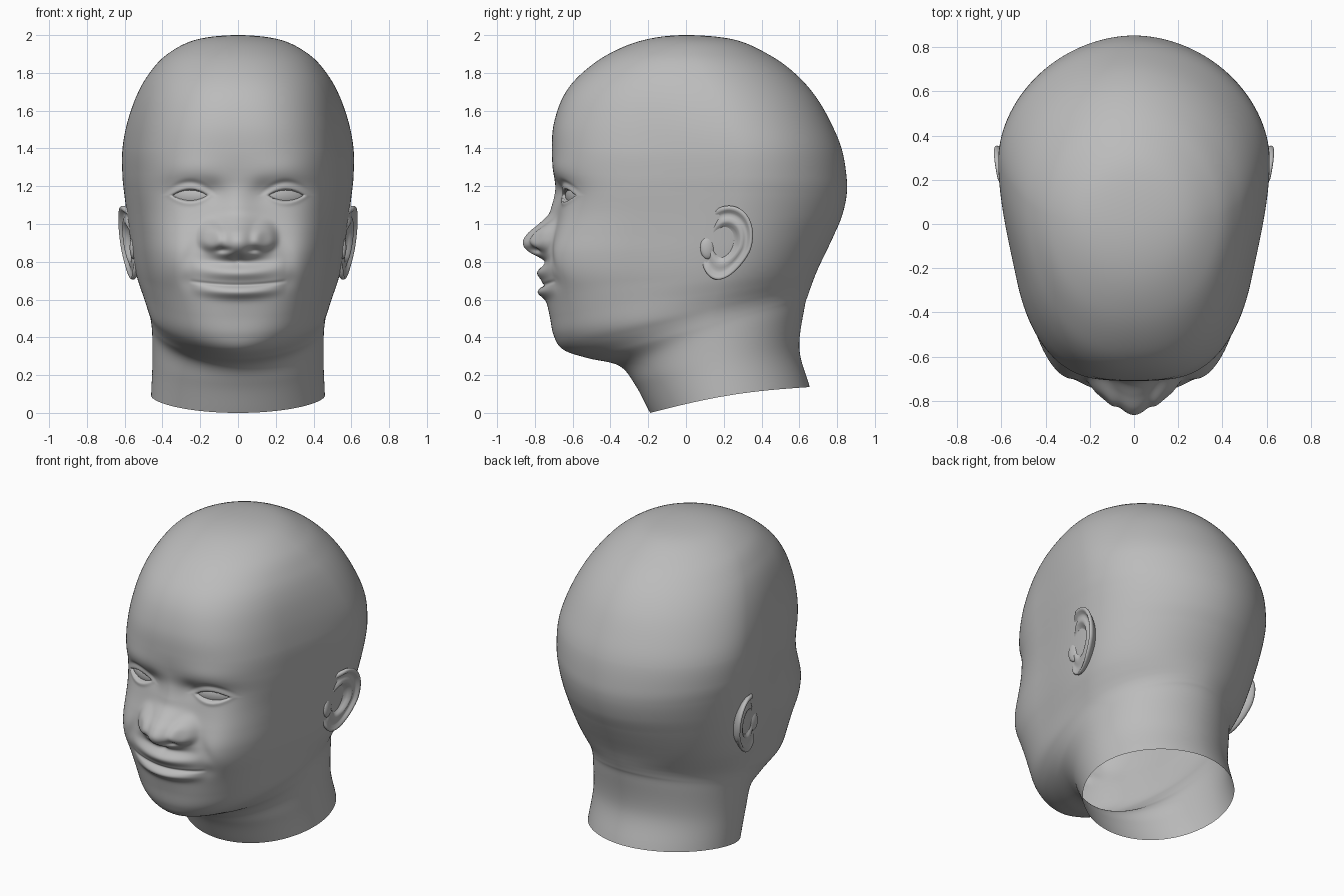
import bpy, bmesh, math
from math import sin, cos, pi, exp

if "Cube" in bpy.data.objects:
    bpy.data.objects.remove(bpy.data.objects["Cube"])

skin = bpy.data.materials.new("plain grey")
skin.diffuse_color = (0.5, 0.5, 0.5, 1)
skin.use_nodes = True
skin.node_tree.nodes["Principled BSDF"].inputs["Base Color"].default_value = skin.diffuse_color


def g(t):
    return exp(-t * t)


def clamp(v):
    return max(0.0, min(1.0, v))


def smooth(v):
    v = clamp(v)
    return v * v * (3 - 2 * v)


def catmull(a, b, c, d, t):
    return 0.5 * (2 * b + (c - a) * t + (2 * a - 5 * b + 4 * c - d) * t * t
                  + (3 * b - a - 3 * c + d) * t ** 3)


def make_object(name, verts, faces):
    me = bpy.data.meshes.new(name)
    me.from_pydata(verts, [], faces)
    bm = bmesh.new()
    bm.from_mesh(me)
    bmesh.ops.remove_doubles(bm, verts=bm.verts, dist=1e-5)
    for f in bm.faces:
        f.smooth = True
    bm.to_mesh(me)
    bm.free()
    me.materials.append(skin)
    ob = bpy.data.objects.new(name, me)
    bpy.context.collection.objects.link(ob)
    return ob


def grid_faces(rows, n):
    return [(j * n + n + i, j * n + n + (i + 1) % n, j * n + (i + 1) % n, j * n + i)
            for j in range(rows - 1) for i in range(n)]


# Skull, jaw and neck rings: front y, front z, back y, back z, half width,
# y of widest point, roundness of the front half
RINGS = [
    (0.0, 2.0, 0.0, 2.0, 0.0, 0.0, 2.0),
    (-.22, 1.975, .26, 1.975, .225, .02, 2.0),
    (-.41, 1.90, .45, 1.89, .38, .04, 2.1),
    (-.56, 1.79, .585, 1.79, .475, .09, 2.25),
    (-.65, 1.675, .69, 1.67, .54, .16, 2.4),
    (-.70, 1.53, .77, 1.53, .588, .23, 2.6),
    (-.71, 1.395, .825, 1.395, .612, .28, 2.8),
    (-.70, 1.27, .85, 1.25, .612, .29, 2.9),
    (-.685, 1.17, .85, 1.15, .602, .28, 3.0),
    (-.68, 1.06, .825, 1.04, .588, .26, 3.0),
    (-.69, .95, .785, .945, .575, .24, 3.0),
    (-.705, .84, .75, .87, .563, .22, 3.0),
    (-.72, .73, .716, .80, .548, .20, 2.9),
    (-.72, .62, .693, .75, .53, .18, 2.7),
    (-.715, .51, .677, .71, .506, .16, 2.5),
    (-.70, .41, .666, .68, .484, .14, 2.25),
    (-.65, .335, .657, .655, .468, .13, 1.95),
    (-.52, .29, .645, .62, .459, .13, 1.85),
    (-.355, .25, .628, .56, .454, .15, 1.9),
    (-.27, .15, .60, .34, .453, .18, 2.0),
    (-.19, .0, .655, .137, .46, .22, 2.0),
]
# Nose ridge height above the face, from z = 1.30 down in steps of 0.05
NOSE = [0, 0, .004, .015, .03, .048, .095, .148, .166, .125, .02, 0, 0]


def nose_ridge(z):
    q = (1.30 - z) / 0.05
    i = math.floor(q)
    if i < 0 or i > 10:
        return 0.0
    p = [NOSE[max(0, min(12, i + k))] for k in (-1, 0, 1, 2)]
    return catmull(*p, q - i)


def face_relief(x, z):
    """How far the face stands out towards the front at (x, z)."""
    x = abs(x)
    # nose ridge, wings and nostrils
    d = nose_ridge(z) * g(x / (.07 + .06 * smooth((1.2 - z) / .25)))
    dz = (z - .92) / (.085 if z > .92 else .058)
    d += .04 * exp(-(((x - .14) / .062) ** 2 + dz * dz) ** 2)
    d -= .022 * g((x - .075) / .035) * g((z - .862) / .016)
    # cheeks and smile folds
    d += .062 * g((x - .35) / .15) * g((z - .84) / .19)
    d -= .008 * g((x - .21 - (.93 - z) * .5) / .04) * g((z - .82) / .1)
    # mouth
    w = clamp(1 - (x / .255) ** 2)
    zz = z - .675 - .35 * x * x
    d += .03 * g(zz / .13) * g(x / .2)
    d += .046 * w ** 1.3 * g((zz - .07) / .042) + .037 * w ** 1.3 * g((zz + .037) / .031)
    d -= .012 * g(zz / .009) * math.sqrt(w)
    d -= .012 * g(x / .025) * g((z - .82) / .035)
    d -= .010 * g((x - .27) / .045) * g((z - .70) / .045)
    # brow and eye sockets
    d += .012 * g((x - .26) / .18) * g((z - 1.285) / .07)
    d -= .035 * g((x - .24) / .14) * g((z - 1.165) / .07)
    d -= .010 * g((x - .13) / .05) * g((z - 1.18) / .05)
    # eyelids around an almond opening
    ex, dz = x - .255, z - 1.151
    d += .016 * g(ex / .09) * g(dz / .05)
    s = .029 * (1 - (ex / .092) ** 2) - abs(dz)
    if s > -.1:
        d -= .032 * smooth(s / .01 + .5)
        d += .005 * g((s + .013) / .013) * g(ex / .13)
        if dz > 0:
            d -= .007 * g((s + .042) / .014) * g(ex / .1)
    return d


# Head
N = 320
first = (RINGS[1][2], RINGS[1][1], RINGS[1][0], RINGS[1][3], -RINGS[1][4]) + RINGS[1][5:]
last = tuple(2 * a - b for a, b in zip(RINGS[-1], RINGS[-2]))
knots = [first] + RINGS + [last]
verts, rows = [], 0
for k in range(1, len(knots) - 2):
    steps = 18 if 7 <= k <= 14 else 7
    end = 1 if k == len(knots) - 3 else 0
    for m in range(steps + end):
        yf, zf, yb, zb, w, yc, nf = [catmull(*p, m / steps) for p in zip(*knots[k - 1:k + 3])]
        w = max(w, 1e-7)
        rows += 1
        taper = .075 * smooth((nf - 2) / .8)     # head narrows towards the face
        for i in range(N):
            t = 2 * pi * i / N
            a = t - .6 * sin(t)                  # finer towards the face
            sx, cy = sin(a), -cos(a)
            ln, n = (yc - yf, nf) if cy < 0 else (yb - yc, 1.92)
            ln = max(ln, 1e-7)
            r = (abs(sx / w) ** n + abs(cy / ln) ** n) ** (-1 / n)
            x, y = r * sx, yc + r * cy
            if cy < 0:
                x *= 1 - taper * smooth((yc - y) / ln / .55)
            s = (y - yf) / max(yb - yf, 1e-6)
            z = zf + (zb - zf) * s + .025 * sin(pi * clamp(s)) * smooth((.3 - zf) / .3)
            if y < -.15 and .4 < z < 1.6:
                y -= face_relief(x, z) * smooth((-.15 - y) / .3)
            verts.append((x, y, z))
make_object("head", verts, grid_faces(rows, N))


def add_mirror(ob):
    ob.modifiers.new("mirror", 'MIRROR').use_axis = (True, False, False)


def ellipsoid(name, centre, radii, turn):
    n, m = 48, 24
    pts = []
    for j in range(m + 1):
        p = pi * j / m
        for i in range(n):
            q = 2 * pi * i / n
            x, y = radii[0] * sin(p) * cos(q), radii[1] * sin(p) * sin(q)
            pts.append((centre[0] + x * cos(turn) - y * sin(turn),
                        centre[1] + x * sin(turn) + y * cos(turn),
                        centre[2] + radii[2] * cos(p)))
    add_mirror(make_object(name, pts, grid_faces(m + 1, n)))


# Eyeballs and the small flaps in front of the ear openings
ellipsoid("eyeballs", (.235, -.566, 1.151), (.14, .06, .07), .33)
ellipsoid("ear_flaps", (.553, .115, .875), (.02, .04, .06), .15)

# Ears: rings from the back of the shell, round the rim, into the hollow
# (ring size, outward height)
EAR = [(.62, -.06), (.80, -.045), (.93, -.022), (.99, -.008), (1.0, .003), (.97, .011),
       (.92, .013), (.87, .008), (.82, -.003), (.75, -.007), (.68, -.001), (.60, .005),
       (.53, .002), (.46, -.012), (.36, -.024), (.2, -.03), (0.0, -.03)]
M = 72
tilt = .27
pts = []
for size, h in EAR:
    for i in range(M):
        a = 2 * pi * i / M
        v = .2 * sin(a)
        u = .142 * cos(a) * (1 - .22 * clamp(-sin(a)) + .06 * clamp(sin(a)))
        lobe = smooth((-sin(a) - .45) / .5)      # the lobe is plain and full
        hh = h * (1 - .6 * lobe) if size < .95 and h > -.02 else h
        u, v = u * size, v * size
        hh -= .035 * smooth((-u / .142 - .3) / .6)   # front edge sinks into the head
        y = .205 + u * cos(tilt) + v * sin(tilt)
        z = .90 + v * cos(tilt) - u * sin(tilt)
        pts.append((.584 + .19 * (y - .2) + .11 * (z - .9) + hh, y, z))
add_mirror(make_object("ears", pts, grid_faces(len(EAR), M)))
